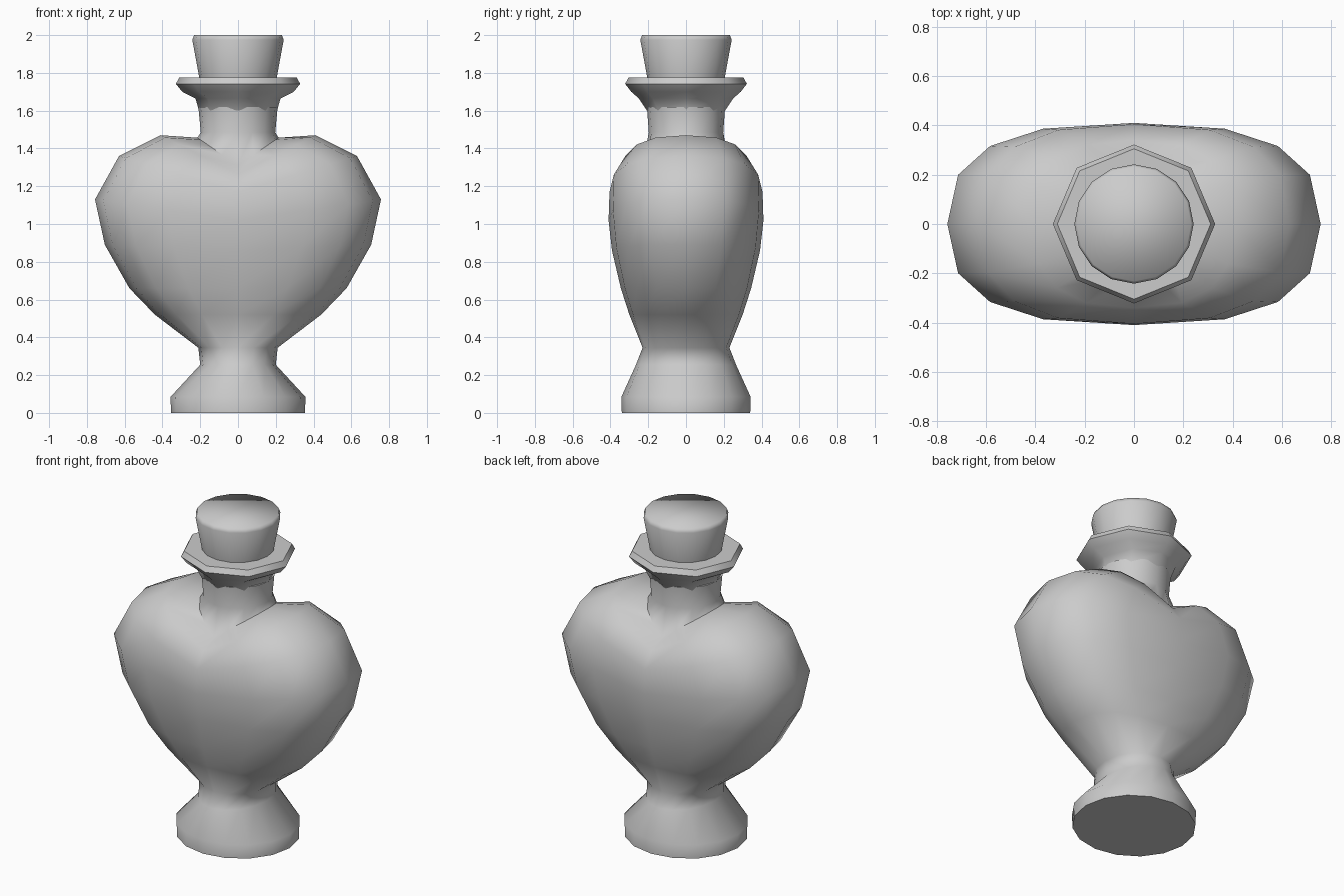
import bpy, bmesh, math

if "Cube" in bpy.data.objects:
    bpy.data.objects.remove(bpy.data.objects["Cube"])


def signed_pow(v, e):
    return math.copysign(abs(v) ** e, v) if abs(v) > 1e-6 else 0.0


def loft(name, rings, sides, angle=40):
    """Rings: (half width x, half depth y, z at the sides, z at front/back, roundness)."""
    bm = bmesh.new()
    loops = []
    for rx, ry, zs, zf, e in rings:
        loop = []
        for i in range(sides):
            t = 2 * math.pi * i / sides
            cx, cy = signed_pow(math.cos(t), e), signed_pow(math.sin(t), e)
            loop.append(bm.verts.new((rx * cx, ry * cy, zf + (zs - zf) * abs(cx))))
        loops.append(loop)
    for a, b in zip(loops, loops[1:]):
        for i in range(sides):
            j = (i + 1) % sides
            bm.faces.new((a[i], a[j], b[j], b[i]))
    bm.faces.new(loops[0][::-1])
    bm.faces.new(loops[-1])
    bmesh.ops.recalc_face_normals(bm, faces=bm.faces)
    mesh = bpy.data.meshes.new(name)
    bm.to_mesh(mesh)
    bm.free()
    obj = bpy.data.objects.new(name, mesh)
    bpy.context.collection.objects.link(obj)
    bpy.ops.object.select_all(action='DESELECT')
    obj.select_set(True)
    bpy.context.view_layer.objects.active = obj
    bpy.ops.object.shade_smooth_by_angle(angle=math.radians(angle))
    return obj


def flat(r, z, ry=None):
    return (r, ry or r, z, z, 1.0)


# Bottle: round foot, pinched stem, heart-shaped belly with cleft, neck
loft("heart_bottle", [
    flat(0.355, 0.0, 0.34),
    flat(0.357, 0.085, 0.342),
    flat(0.20, 0.255, 0.265),
    (0.21, 0.23, 0.345, 0.345, 0.95),
    (0.44, 0.30, 0.52, 0.52, 0.87),
    (0.575, 0.345, 0.66, 0.66, 0.82),
    (0.705, 0.392, 0.89, 0.86, 0.77),
    (0.757, 0.41, 1.13, 1.02, 0.75),
    (0.63, 0.405, 1.36, 1.17, 0.75),
    (0.41, 0.34, 1.47, 1.265, 0.78),
    (0.215, 0.23, 1.457, 1.31, 1.0),
    flat(0.197, 1.485, 0.197),
    flat(0.21, 1.62, 0.207),
], 16, 60)

# Octagonal lip around the mouth
loft("bottle_lip", [
    flat(0.207, 1.60),
    flat(0.225, 1.665, 0.25),
    flat(0.295, 1.70, 0.29),
    flat(0.329, 1.742, 0.322),
    flat(0.311, 1.775, 0.305),
    flat(0.20, 1.775),
], 8, 50)

# Tapered cork stopper
loft("cork_stopper", [
    flat(0.20, 1.74),
    flat(0.205, 1.775),
    flat(0.242, 1.975),
    flat(0.232, 2.0),
], 16, 75)
